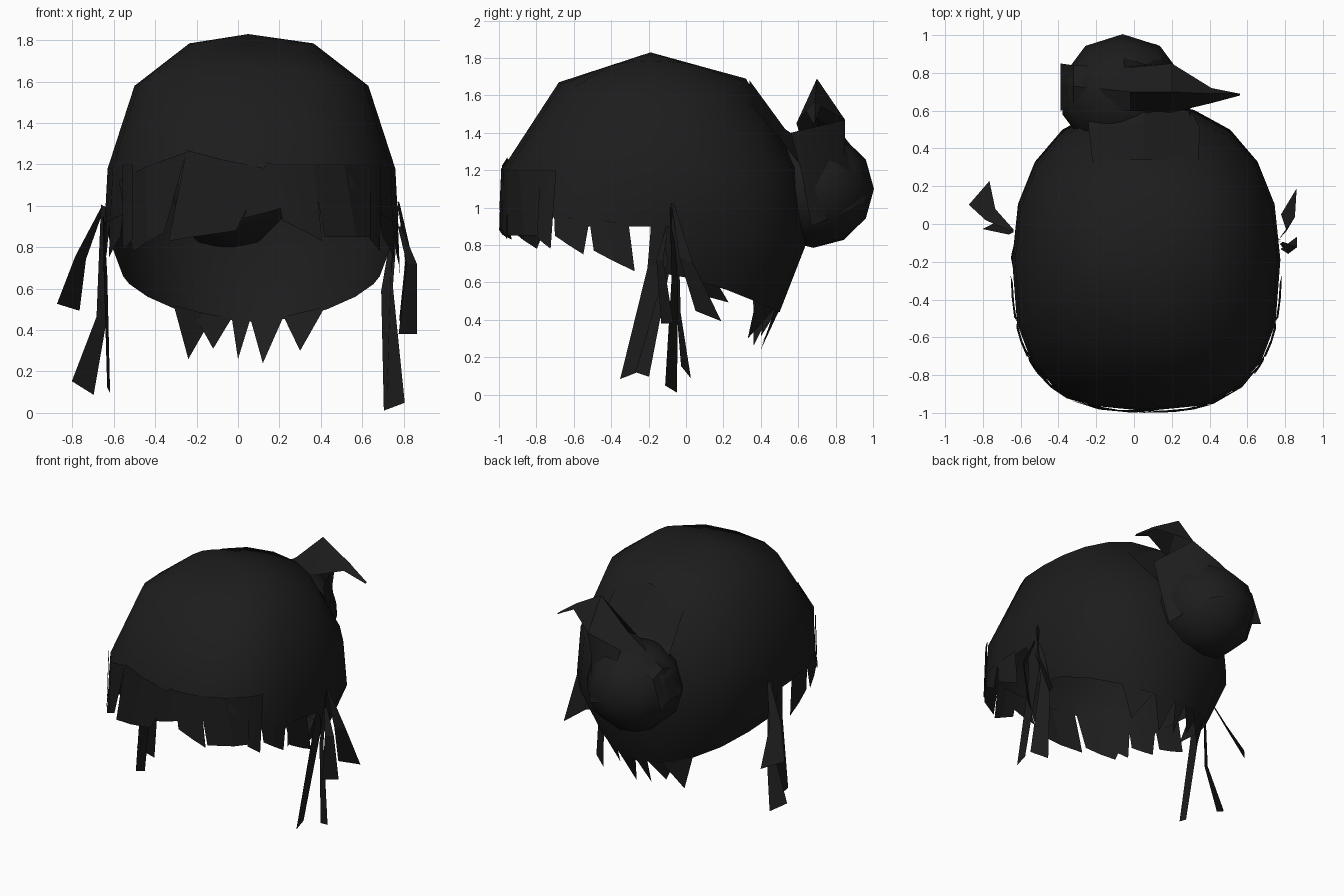
import bpy, math
from mathutils import Vector

if "Cube" in bpy.data.objects:
    bpy.data.objects.remove(bpy.data.objects["Cube"])

hair = bpy.data.materials.new("charcoal hair")
hair.diffuse_color = (0.012, 0.012, 0.012, 1)
hair.use_nodes = True
hair.node_tree.nodes["Principled BSDF"].inputs["Base Color"].default_value = hair.diffuse_color


def make(name, verts, faces, smooth=False):
    me = bpy.data.meshes.new(name)
    me.from_pydata([tuple(v) for v in verts], [], faces)
    me.materials.append(hair)
    for p in me.polygons:
        p.use_smooth = smooth
    ob = bpy.data.objects.new(name, me)
    bpy.context.collection.objects.link(ob)
    return ob


CX, CY = 0.065, -0.19


def wall(phi, hw, front, back, ef=0.74, eb=0.88):
    """Point on the rounded head outline; phi = 0 faces front, + is right."""
    s, c = math.sin(math.radians(phi)), math.cos(math.radians(phi))
    e = ef if c > 0.001 else eb
    if abs(c) < 0.001:
        c = 0
    x = CX + hw * math.copysign(abs(s) ** e, s)
    y = CY - (front if c > 0 else back) * math.copysign(abs(c) ** e, c)
    return x, y


# Hair cap: lofted rings (half width, front, back, z front, z side, z back)
levels = [(.30, .26, .29, 1.745, 1.785, 1.75),
          (.565, .49, .51, 1.67, 1.58, 1.69),
          (.695, .79, .79, 1.21, 1.18, 1.22),
          (.71, .80, .83, 1.10, 0.90, 0.80),
          (.62, .70, .69, 0.66, 0.66, 0.44)]
N = 20
verts, faces = [(0.05, CY, 1.83)], []
for k, (hw, fr, bk, zf, zs, zb) in enumerate(levels):
    for i in range(N):
        phi = i * 360 / N
        c = math.cos(math.radians(phi))
        w = abs(c) ** (1.5 if k == 4 else 2)
        z = (zf if c > 0 else zb) * w + zs * (1 - w)
        if k == 3 and c > 0:
            z = zs + (zf - zs) * min(1, max(0, (c - .5) * 3))
        verts.append((*wall(phi, hw, fr, bk, .74 if k else .9, 1 if k in (0, 4) else .88), z))
for i in range(N):
    j = (i + 1) % N
    faces.append((0, 1 + i, 1 + j))
    for k in range(len(levels) - 1):
        mid = (i + .5) * 360 / N
        if k == 3 and not 90 < mid < 270:      # lowest band at the back only
            continue
        a, b = 1 + k * N, 1 + (k + 1) * N
        faces.append((a + i, b + i, b + j, a + j))
make("hair_cap", verts, faces, True)


# Fringe panels: top angles, top heights, bottom angles, bottom heights
def squarer(phi):
    s, c = math.sin(math.radians(phi)), math.cos(math.radians(phi))
    q = .85 / .74
    return math.degrees(math.atan2(math.copysign(abs(s) ** q, s), max(c, 0) ** q))


def panel(name, t0, t1, zt0, zt1, b0, b1, zb0, zb1):
    v = []
    for m in (0, .5, 1):
        for p, z, k in ((t0 + (t1 - t0) * m, zt0 + (zt1 - zt0) * m, .998),
                        (b0 + (b1 - b0) * m, zb0 + (zb1 - zb0) * m, 1.012)):
            v.append((*wall(squarer(p), .71 * k, .80 * k, .83 * k), z))
    make(name, v, [(0, 1, 3, 2), (2, 3, 5, 4)])


fringe = [(-59, -22, 1.12, 1.26, -47, -31, .78, .87),
          (-22, 4, 1.27, 1.18, -29, -4, .83, .88),
          (4, 7, 1.21, 1.20, -2, 11, .94, 1.0),
          (6, 21, 1.20, 1.20, 9, 24, .93, .83),
          (20, 48, 1.20, 1.20, 25, 54, .85, .85)]
for n, p in enumerate(fringe):
    panel(f"fringe_panel_{n}", *p)
for n, p in enumerate([(48, 56, 1.2, 1.2, 47, 54, .84, .78),
                       (55, 70, .96, .93, 56, 68, .85, .75),
                       (70, 84, .93, .92, 72, 86, .77, .66)]):
    panel(f"right_side_panel_{n}", *p)
    t0, t1, a, b, b0, b1, c, d = p
    panel(f"left_side_panel_{n}", -t0, -t1, a, b, -b0, -b1, c, d)


# Pointed tufts at the nape
def nape(x):
    c = math.sqrt(1 - ((x - CX) / .62) ** 2)
    return Vector((x, CY + .69 * c, .66 - .22 * c ** 1.5 + .015))


for n, (x0, x1, xt, zt, yt) in enumerate([(-.31, -.12, -.24, .26, .36),
                                          (-.22, -.03, -.12, .31, .40),
                                          (-.03, .06, 0, .26, .40),
                                          (.06, .22, .12, .24, .40),
                                          (.22, .42, .30, .30, .33)]):
    make(f"nape_tuft_{n}", [nape(x0), (xt, yt, zt), nape(x1)], [(0, 1, 2)])


# Long side locks: strips along a path with a width direction
def lock(name, path, across, widths):
    d = Vector(across).normalized()
    v, f = [], []
    for p, w in zip(path, widths):
        v += [Vector(p) - d * w / 2, Vector(p) + d * w / 2]
    for i in range(len(path) - 1):
        f.append((2 * i, 2 * i + 1, 2 * i + 3, 2 * i + 2))
    make(name, v, f)


lock("right_lock_back", [(.775, -.07, 1.02), (.83, 0, .72), (.82, .12, .42)],
     (.45, .75, -.3), (.02, .09, .17))
lock("right_lock_long", [(.77, -.08, 1.0), (.72, -.06, .6), (.755, -.08, .03)],
     (.8, -.5, .3), (.02, .07, .125))
lock("right_lock_front", [(.77, -.17, .95), (.74, -.15, .70), (.72, -.31, .10)],
     (0, .9, .35), (.03, .12, .09))
lock("right_lock_short", [(.78, -.1, .9), (.84, -.14, .72), (.82, -.1, .38)],
     (.8, .6, 0), (.02, .06, .11))
lock("left_lock_back", [(-.65, -.03, 1.0), (-.76, .05, .75), (-.82, .165, .51)],
     (.65, .75, -.2), (.02, .08, .17))
lock("left_lock_long", [(-.65, -.05, 1.0), (-.66, -.04, .45), (-.75, .0, .12)],
     (.8, .4, -.5), (.03, .06, .135))
lock("left_lock_front", [(-.65, -.17, .95), (-.64, -.14, .68), (-.625, -.24, .11)],
     (.15, .9, -.3), (.03, .11, .09))

# Bun at the back of the head
bpy.ops.mesh.primitive_uv_sphere_add(segments=10, ring_count=6, radius=1,
                                     location=(-.06, .68, 1.10))
bun = bpy.context.object
bun.name = "bun"
bun.scale = (.335, .325, .315)
bun.data.materials.append(hair)
bpy.ops.object.shade_smooth()

# Wrapped strand rising over the bun and ending in a drooping tip
sections = [(-.39, (.60, 1.08), (.74, 1.10), (.85, 1.05)),
            (-.32, (.62, 1.27), (.73, 1.30), (.84, 1.26)),
            (-.02, (.60, 1.42), (.70, 1.48), (.83, 1.40)),
            (.20, (.59, 1.45), (.70, 1.69), (.85, 1.47)),
            (.41, (.64, 1.52), (.69, 1.57), (.72, 1.54)),
            (.56, (.68, 1.45), (.69, 1.46), (.69, 1.45))]
v = [(s[0], y, z) for s in sections for y, z in s[1:]]
f = [(3 * i + k, 3 * i + k + 1, 3 * i + k + 4, 3 * i + k + 3)
     for i in range(len(sections) - 1) for k in (0, 1)]
make("bun_wrap", v, f)

# Broad strand turning down the back and right side of the bun
make("bun_side_strand",
     [(-.05, .83, 1.40), (.20, .85, 1.47), (.30, .56, 1.40),
      (-.06, .93, 1.27), (.17, .85, 1.28), (.30, .62, 1.18),
      (-.06, .995, 1.08), (.12, .95, 1.02), (.26, .67, .90)],
     [(0, 1, 4, 3), (1, 2, 5, 4), (3, 4, 7, 6), (4, 5, 8, 7)], True)

# Flat strand hugging the cap and running into the bun
make("bun_root_strand",
     [(-.22, .33, 1.57), (.05, .34, 1.68), (.34, .33, 1.57),
      (-.24, .51, 1.35), (.05, .53, 1.42), (.35, .51, 1.36),
      (-.25, .60, 1.22), (.05, .62, 1.36), (.30, .60, 1.24)],
     [(0, 1, 4, 3), (1, 2, 5, 4), (3, 4, 7, 6), (4, 5, 8, 7)])
